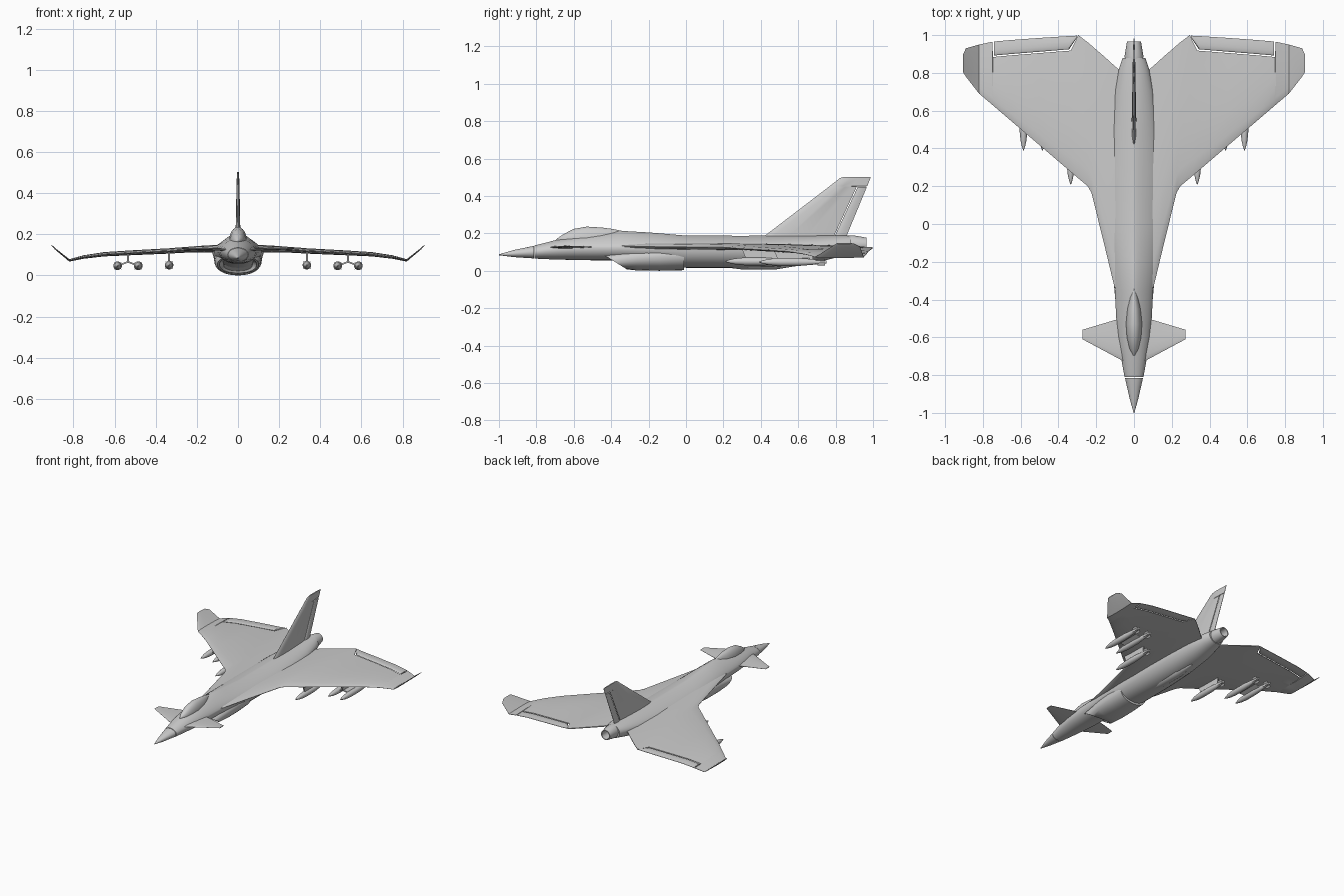
import bpy, bmesh, math


def finish(name, bm, mirror=False, angle=35):
    bmesh.ops.remove_doubles(bm, verts=bm.verts, dist=1e-6)
    bmesh.ops.recalc_face_normals(bm, faces=bm.faces)
    me = bpy.data.meshes.new(name)
    bm.to_mesh(me)
    bm.free()
    ob = bpy.data.objects.new(name, me)
    bpy.context.collection.objects.link(ob)
    bpy.ops.object.select_all(action='DESELECT')
    bpy.context.view_layer.objects.active = ob
    ob.select_set(True)
    bpy.ops.object.shade_smooth_by_angle(angle=math.radians(angle))
    if mirror:
        m = ob.modifiers.new("Mirror", 'MIRROR')
        m.use_clip = False
        m.use_mirror_merge = False
    return ob


def loft(name, rings, mirror=False, angle=35):
    """Skin closed rings of equal length and cap both ends."""
    bm = bmesh.new()
    vs = [[bm.verts.new(p) for p in r] for r in rings]
    n = len(rings[0])
    for a, b in zip(vs, vs[1:]):
        for i in range(n):
            j = (i + 1) % n
            bm.faces.new((a[i], a[j], b[j], b[i]))
    bm.faces.new(vs[0])
    bm.faces.new(vs[-1])
    return finish(name, bm, mirror, angle)


def hull_ring(y, w, top, bot, mid, n_up=2.0, n_low=2.0, n=32):
    """Superellipse section with separate upper and lower fullness."""
    ring = []
    for i in range(n):
        a = 2 * math.pi * i / n
        c, s = math.cos(a), math.sin(a)
        e = 2 / (n_up if s >= 0 else n_low)
        h = top - mid if s >= 0 else mid - bot
        ring.append((math.copysign(w * abs(c) ** e, c), y,
                     mid + math.copysign(h * abs(s) ** e, s)))
    return ring


def circle(x, y, z, r, n=20):
    return [(x + r * math.cos(2 * math.pi * i / n), y,
             z + r * math.sin(2 * math.pi * i / n)) for i in range(n)]


FOIL = [(0, .05), (.03, .4), (.12, .8), (.35, 1), (.6, .85), (.85, .5), (1, .2)]


def foil(le, te, t):
    """Chordwise position and half-thickness offset around an aerofoil."""
    up = [(le + (te - le) * u, t / 2 * h) for u, h in FOIL]
    return up + [(y, -h) for y, h in reversed(up)]


def flat_wing(name, stations):
    loft(name, [[(x, y, z + h) for y, h in foil(le, te, t)]
                for x, le, te, z, t in stations], True, 25)


def upright(name, stations):
    loft(name, [[(h, y, z) for y, h in foil(le, te, t)]
                for z, le, te, t in stations], False, 25)


def strut(name, a, b, y0, y1, t):
    """Thin plate joining two (x, z) points, running from y0 to y1."""
    dx, dz = b[0] - a[0], b[1] - a[1]
    k = t / 2 / math.hypot(dx, dz)
    ox, oz = -dz * k, dx * k
    rings = [[(p[0] + ox, y0 + s, p[1] + oz), (p[0] - ox, y0 + s, p[1] - oz),
              (p[0] - ox, y1, p[1] - oz), (p[0] + ox, y1, p[1] + oz)]
             for p, s in ((a, 0), (b, .02))]
    loft(name, rings, True)


# fuselage: y, half width, top, bottom, widest height, upper and lower fullness
body = [(-.81, .050, .135, .065, .100, 2.0, 2.0),
        (-.70, .070, .163, .060, .112, 1.8, 2.0),
        (-.60, .086, .183, .058, .120, 1.6, 2.1),
        (-.50, .094, .197, .056, .124, 1.4, 2.2),
        (-.36, .101, .214, .056, .126, 1.3, 2.2),
        (-.20, .115, .205, .045, .127, 1.3, 2.2),
        (.00, .125, .188, .016, .127, 1.3, 2.2),
        (.30, .125, .187, .015, .127, 1.3, 2.1),
        (.50, .118, .188, .020, .128, 1.4, 2.0),
        (.70, .102, .188, .045, .130, 1.6, 2.0),
        (.82, .080, .188, .075, .134, 1.9, 2.0),
        (.88, .060, .187, .088, .138, 2.0, 2.0)]
loft("fuselage", [hull_ring(*s) for s in body])
loft("nose_cone", [hull_ring(-1, .002, .088, .083, .085),
                   hull_ring(-.92, .024, .111, .073, .092),
                   hull_ring(-.814, .048, .133, .066, .100)])

# canopy
loft("canopy", [hull_ring(y, w, top, .15, .165) for y, w, top in
                ((-.695, .004, .167), (-.66, .024, .193), (-.60, .038, .224),
                 (-.53, .043, .236), (-.45, .037, .231), (-.39, .026, .223),
                 (-.34, .008, .213))])


# chin intake with slanted open mouth
def mouth(y, scale, depth=0):
    r = hull_ring(y, .10 * scale, .052 + .038 * scale, .052 - .044 * scale,
                  .052, 2.6, 2.2)
    return [(x, py + depth + (.06 - z) * 1.6, z) for x, py, z in r]


loft("air_intake", [mouth(-.40, .70, .22), mouth(-.40, .90), mouth(-.40, 1),
                    hull_ring(-.26, .112, .12, .001, .065, 2.4, 2.2),
                    hull_ring(-.14, .116, .13, .000, .075, 2.4, 2.2),
                    hull_ring(-.01, .112, .12, .003, .085, 2.2, 2.2)])

# belly fairing
loft("belly_fairing", [hull_ring(y, w, .06, b, .035) for y, w, b in
                       ((.12, .006, .03), (.30, .036, .007), (.48, .036, .007),
                        (.62, .008, .03))])

# exhaust nozzle, hollow at the back
loft("exhaust_nozzle", [circle(0, y, .14, r, 28) for y, r in
                        ((.86, .046), (.89, .050), (.965, .037),
                         (.965, .031), (.89, .028))])

# main wings with strake and upturned tips: x, leading y, trailing y, z, thickness
flat_wing("wing", [(.04, -.46, .79, .130, .040),
                   (.095, -.37, .83, .131, .036),
                   (.15, -.14, .88, .129, .034),
                   (.225, .165, .945, .126, .030),
                   (.245, .20, .962, .125, .028),
                   (.295, .242, 1.0, .122, .027),
                   (.335, .276, .918, .119, .026),
                   (.50, .417, .905, .111, .024),
                   (.65, .545, .893, .103, .021),
                   (.747, .628, .884, .090, .017),
                   (.749, .630, .965, .090, .017),
                   (.82, .690, .950, .073, .012),
                   (.89, .780, .930, .130, .008),
                   (.906, .805, .895, .146, .006)])
flat_wing("flap", [(.303, .986, .997, .122, .010),
                   (.343, .925, .995, .119, .014),
                   (.50, .912, .985, .111, .013),
                   (.65, .900, .974, .103, .012),
                   (.742, .892, .966, .091, .011)])

# foreplanes
flat_wing("foreplane", [(.05, -.73, -.49, .126, .016),
                        (.09, -.708, -.505, .127, .014),
                        (.273, -.61, -.56, .130, .005)])

# tail fin and rudder
upright("tail_fin", [(.16, .385, .780, .026), (.19, .425, .793, .024),
                     (.45, .765, .913, .014), (.452, .768, .969, .014),
                     (.495, .822, .986, .010), (.502, .842, .988, .009)])
upright("rudder", [(.185, .795, .858, .014), (.448, .918, .967, .010)])


# underwing bombs with tail fins
def bomb(name, x, z, y0, length):
    shape = ((0, .002), (.06, .009), (.15, .016), (.30, .021), (.60, .021),
             (.80, .015), (.93, .010), (1, .009))
    loft(name, [circle(x, y0 + length * t, z, r) for t, r in shape], True)
    for i in range(4):
        a = math.pi / 4 + i * math.pi / 2
        c, s = math.cos(a), math.sin(a)
        strut(name + "_fin_%d" % i, (x + .005 * c, z + .005 * s),
              (x + .025 * c, z + .025 * s),
              y0 + length * .82, y0 + length * .98, .003)


bomb("inner_bomb", .335, .050, .21, .35)
bomb("middle_bomb", .485, .047, .39, .36)
bomb("outer_bomb", .585, .047, .39, .36)
strut("inner_pylon", (.335, .115), (.335, .062), .30, .50, .010)
strut("outer_pylon", (.535, .108), (.535, .063), .47, .68, .010)
for side, bx in (("inner", .485), ("outer", .585)):
    strut("twin_rack_" + side, (.535, .066), (bx, .047), .49, .66, .008)
